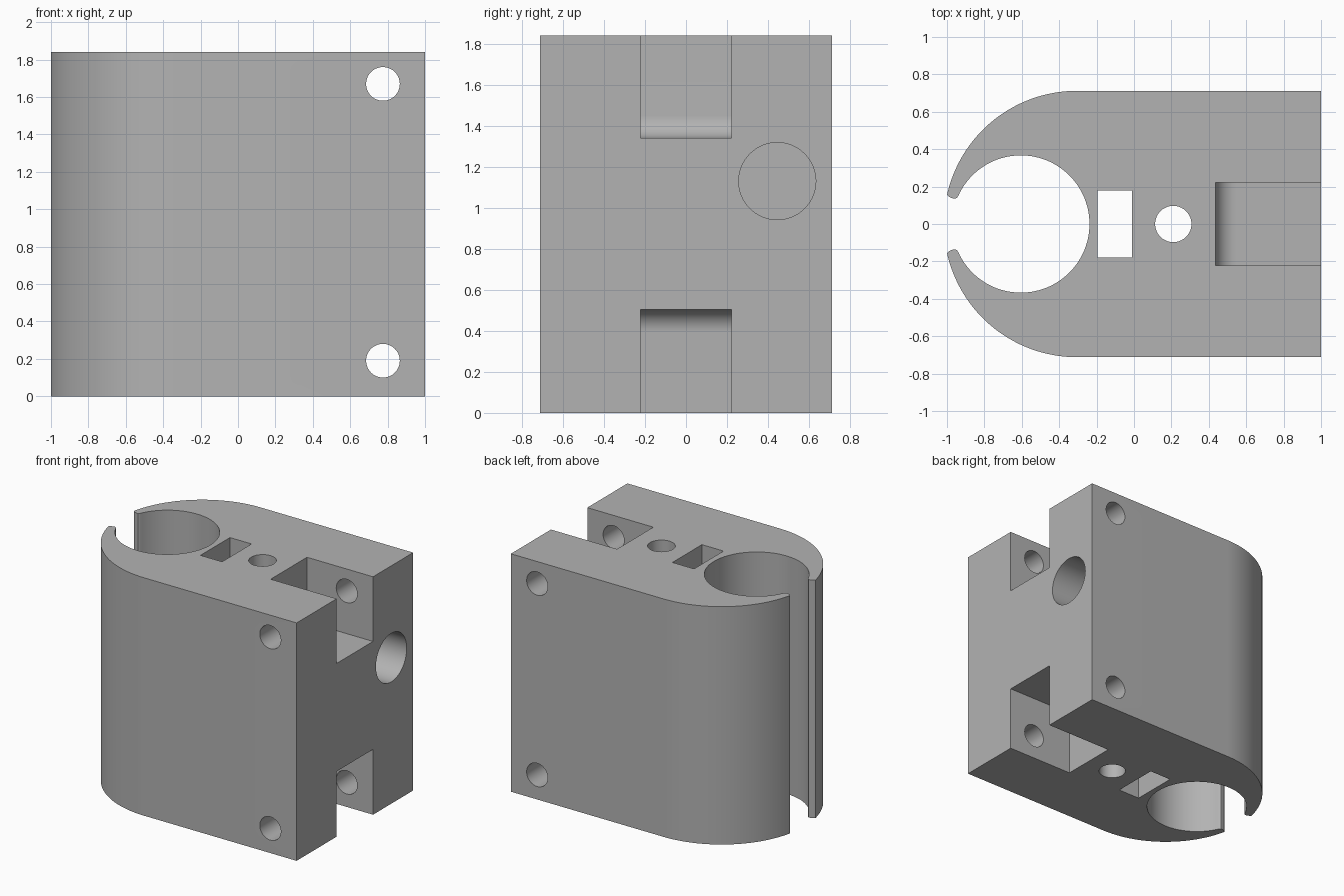
import bpy, bmesh
from math import pi, sin, cos, atan2, hypot, radians
from mathutils import Matrix, Vector

cube = bpy.data.objects.get("Cube")
if cube:
    bpy.data.objects.remove(cube, do_unlink=True)

HEIGHT, HALF = 1.84, 0.712

mat = bpy.data.materials.new("plain grey")
mat.use_nodes = True
GREY = (0.45, 0.45, 0.45, 1)
mat.diffuse_color = GREY
mat.node_tree.nodes["Principled BSDF"].inputs["Base Color"].default_value = GREY


def arc(cx, cy, r, a0, a1, n):
    """Points along an arc, both ends included."""
    return [(cx + r * cos(a0 + (a1 - a0) * i / n),
             cy + r * sin(a0 + (a1 - a0) * i / n)) for i in range(n + 1)]


def prism(name, outline, low, high, axis="Z"):
    """Extrude an outline along Z, or an (x, z) outline along Y."""
    bm = bmesh.new()
    face = bm.faces.new([bm.verts.new((u, v, low)) for u, v in outline])
    out = bmesh.ops.extrude_face_region(bm, geom=[face])
    tops = [g for g in out["geom"] if isinstance(g, bmesh.types.BMVert)]
    bmesh.ops.translate(bm, verts=tops, vec=(0, 0, high - low))
    if axis == "Y":
        bm.transform(Matrix.Rotation(pi / 2, 4, "X"))
    elif axis == "X":
        bm.transform(Matrix(((0, 0, 1, 0), (1, 0, 0, 0), (0, 1, 0, 0), (0, 0, 0, 1))))
    bmesh.ops.recalc_face_normals(bm, faces=bm.faces)
    mesh = bpy.data.meshes.new(name)
    bm.to_mesh(mesh)
    bm.free()
    mesh.materials.append(mat)
    ob = bpy.data.objects.new(name, mesh)
    bpy.context.collection.objects.link(ob)
    return ob


def circle(u, v, r, n=64):
    return arc(u, v, r, 0, 2 * pi, n)[:-1]


def box(u0, v0, u1, v1):
    return [(u0, v0), (u1, v0), (u1, v1), (u0, v1)]


# Clamp body outline: upper half from the back edge round to the jaw, then mirrored
bore_x, bore_r = -0.605, 0.367
jaw = Vector((-0.94, 0.15))
outer_x = -1 + (HALF ** 2 - 0.155 ** 2) ** 0.5
outer_end = pi - atan2(0.155, -(-1 - outer_x))
half = [(1, HALF)] + arc(outer_x, 0, HALF, pi / 2, outer_end, 40)
half += [(-0.985, 0.143), (-0.965, 0.136), (-0.953, 0.136), (-0.945, 0.142)]
jaw_angle = atan2(jaw.y, jaw.x - bore_x)
half += arc(bore_x, 0, bore_r, jaw_angle, 0, 48)
outline = half + [(x, -y) for x, y in reversed(half[:-1])]
body = prism("clamp_block", outline, 0, HEIGHT)

# Through holes, nut pocket and rod sockets
cutters = [
    prism("nut_pocket_cutter", box(-0.195, -0.18, -0.01, 0.18), -1, 3),
    prism("clamp_screw_cutter", circle(0.21, 0, 0.097), -1, 3),
]
for z in (0.19, 1.67):
    cutters.append(prism("pin_hole_cutter", circle(0.775, z, 0.09), -1, 1, "Y"))
for y in (-0.445, 0.445):
    cutters.append(prism("rod_socket_cutter", circle(y, 1.13, 0.188), 0.1, 1.2, "X"))

# End slots with a filleted inner corner
fillet = 0.11
slot_x = 0.435
floor = 1.34
top_slot = arc(slot_x + fillet, floor + fillet, fillet, pi, 1.5 * pi, 12)
top_slot += [(1.2, floor), (1.2, 2.2), (slot_x, 2.2)]
ceiling = 0.505
low_slot = [(x, ceiling + floor - z) for x, z in top_slot]
for slot in (top_slot, low_slot):
    cutters.append(prism("end_slot_cutter", slot, -0.222, 0.222, "Y"))

for cutter in cutters:
    cutter.hide_render = True
    mod = body.modifiers.new(cutter.name, "BOOLEAN")
    mod.operation = "DIFFERENCE"
    mod.solver = "EXACT"
    mod.object = cutter

# Bake the cuts, drop the cutters, shade smooth with sharp edges
bpy.ops.object.select_all(action="DESELECT")
body.select_set(True)
bpy.context.view_layer.objects.active = body
for mod in list(body.modifiers):
    bpy.ops.object.modifier_apply(modifier=mod.name)
for cutter in cutters:
    bpy.data.objects.remove(cutter, do_unlink=True)
bpy.ops.object.shade_smooth_by_angle(angle=radians(30))
